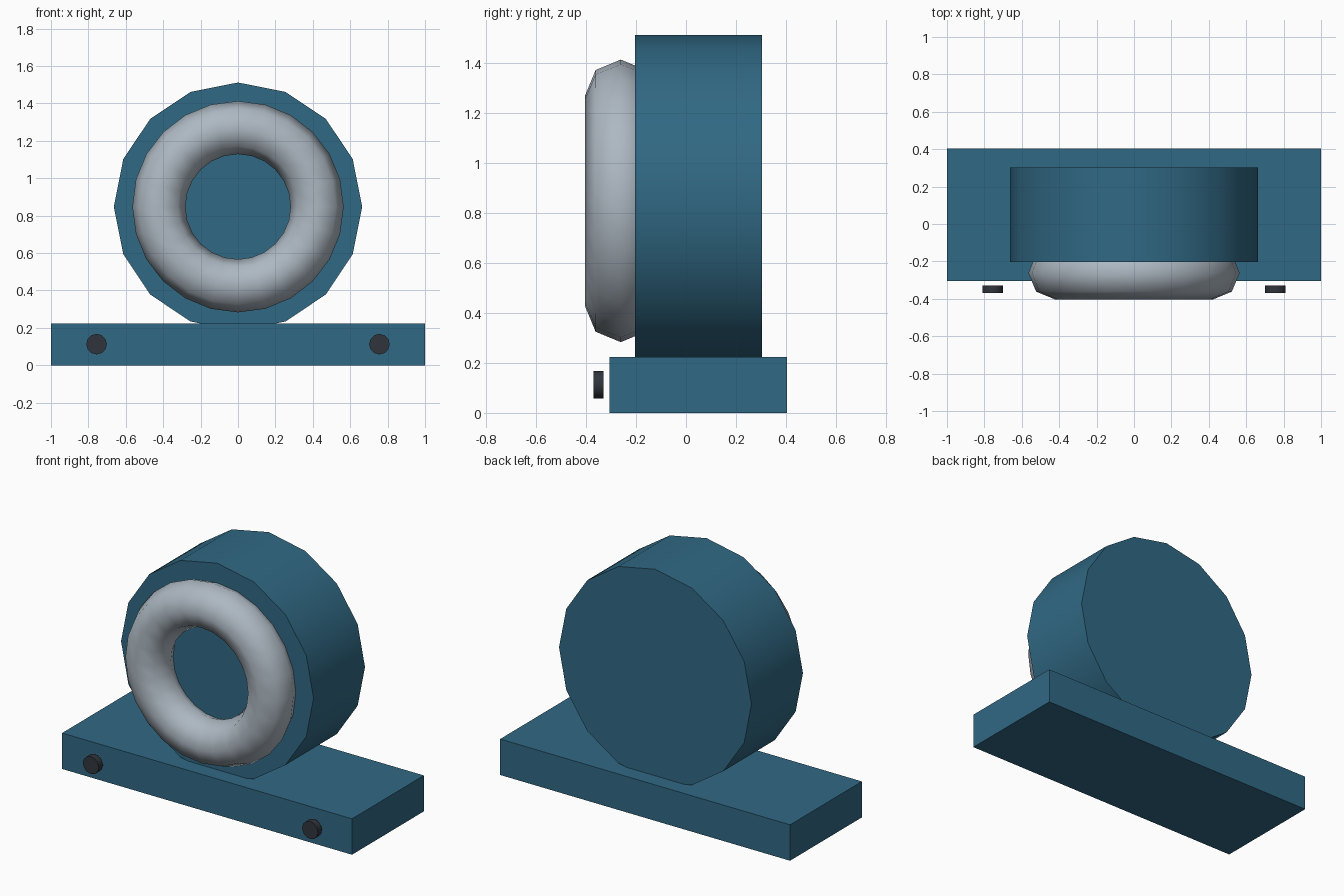
import bpy
from math import pi, radians

if "Cube" in bpy.data.objects:
    bpy.data.objects.remove(bpy.data.objects["Cube"])


def material(name, rgb):
    m = bpy.data.materials.new(name)
    m.diffuse_color = (*rgb, 1)
    m.use_nodes = True
    m.node_tree.nodes["Principled BSDF"].inputs["Base Color"].default_value = m.diffuse_color
    return m


BLUE = material("blue_paint", (0.03, 0.14, 0.23))
STEEL = material("light_steel", (0.42, 0.48, 0.54))
DARK = material("dark_metal", (0.03, 0.035, 0.045))


def finish(name, mat, smooth=None):
    ob = bpy.context.object
    ob.name = ob.data.name = name
    ob.data.materials.append(mat)
    bpy.ops.object.transform_apply(location=False, rotation=True, scale=True)
    if smooth:
        bpy.ops.object.shade_smooth_by_angle(angle=radians(smooth))
    return ob


def disc(name, mat, x, z, radius, y0, y1, sides):
    # cylinder lying along y
    bpy.ops.mesh.primitive_cylinder_add(
        vertices=sides, radius=radius, depth=y1 - y0,
        location=(x, (y0 + y1) / 2, z), rotation=(pi / 2, 0, 0))
    return finish(name, mat, 40)


# Base plate
bpy.ops.mesh.primitive_cube_add(size=1, location=(0, 0.049, 0.112))
bpy.context.object.scale = (2, 0.708, 0.224)
finish("base_plate", BLUE)

# Round housing, sunk slightly into the base
CENTRE_Z = 0.848
disc("housing", BLUE, 0, CENTRE_Z, 0.664, -0.204, 0.303, 16)

# Ring on the housing front
bpy.ops.mesh.primitive_torus_add(
    major_segments=24, minor_segments=8, major_radius=0.423, minor_radius=0.142,
    location=(0, -0.261, CENTRE_Z), rotation=(pi / 2, 0, 0))
finish("front_ring", STEEL, 60)

# Bolt heads in front of the base
for side, x in (("left", -0.756), ("right", 0.756)):
    disc(side + "_bolt", DARK, x, 0.113, 0.055, -0.37, -0.33, 12)
